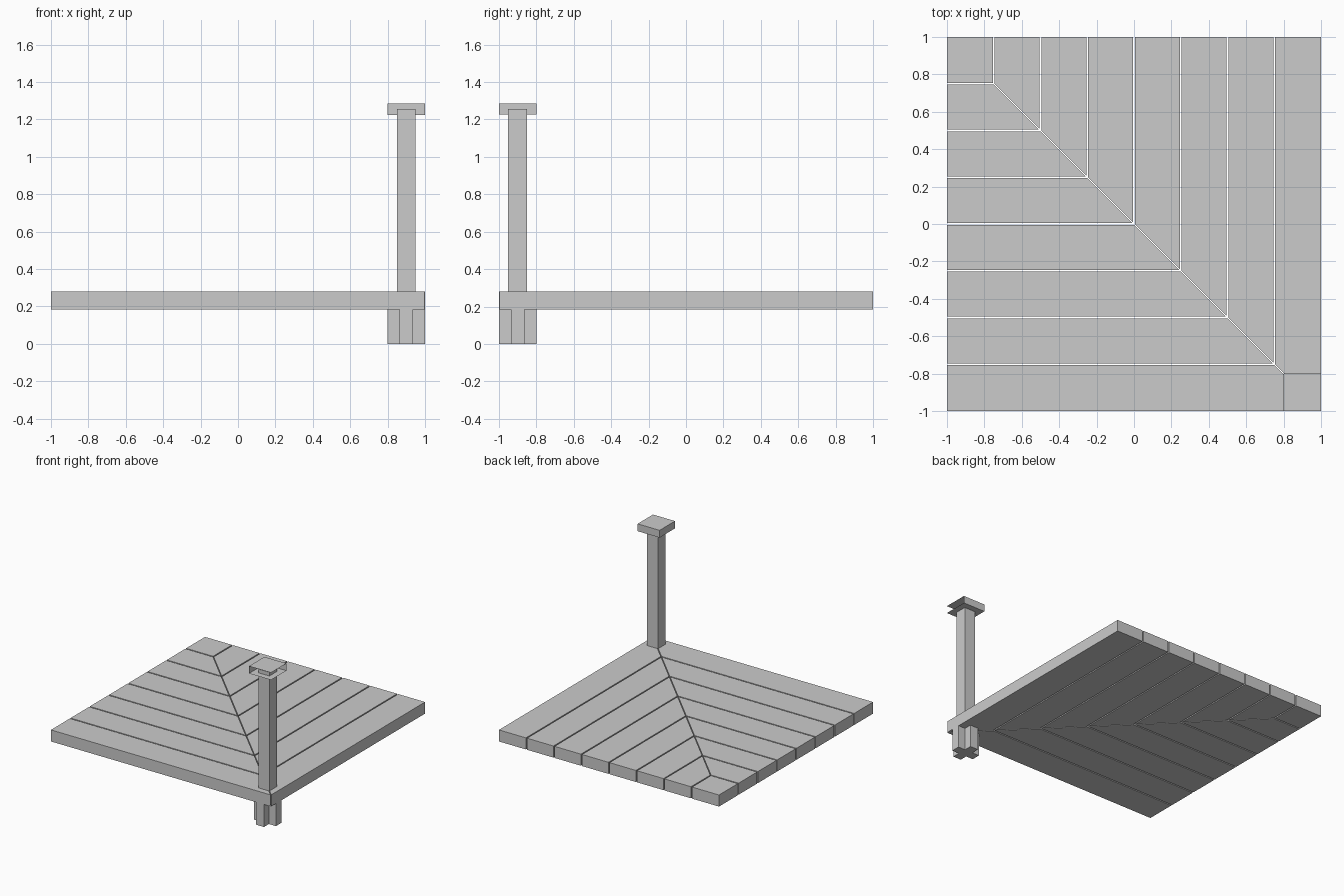
import bpy, bmesh

if "Cube" in bpy.data.objects:
    bpy.data.objects.remove(bpy.data.objects["Cube"])

DECK_LOW, DECK_TOP = 0.185, 0.28
CX, CY = 0.9, -0.9          # post centre
GAP, MITER = 0.005, 0.004   # half gap between boards, offset from the mitre line


def prism(name, points, z0, z1):
    """Extrude a flat outline from z0 to z1."""
    bm = bmesh.new()
    low = [bm.verts.new((x, y, z0)) for x, y in points]
    high = [bm.verts.new((x, y, z1)) for x, y in points]
    bm.faces.new(low[::-1])
    bm.faces.new(high)
    n = len(points)
    for i in range(n):
        j = (i + 1) % n
        bm.faces.new((low[i], low[j], high[j], high[i]))
    bmesh.ops.recalc_face_normals(bm, faces=bm.faces)
    return finish(name, bm)


def finish(name, bm):
    mesh = bpy.data.meshes.new(name)
    bm.to_mesh(mesh)
    bm.free()
    obj = bpy.data.objects.new(name, mesh)
    bpy.context.collection.objects.link(obj)
    return obj


def square(h):
    return [(CX - h, CY - h), (CX + h, CY - h), (CX + h, CY + h), (CX - h, CY + h)]


# Square board in the inner corner of the deck
e = -0.75 - GAP
prism("corner_board", [(-1, -e), (e, -e), (e, 1), (-1, 1)], DECK_LOW, DECK_TOP)

# Mitred boards, mirrored across the diagonal
for i in range(1, 8):
    a = -1 + 0.25 * i + GAP
    b = 1 if i == 7 else -1 + 0.25 * (i + 1) - GAP
    side = [(a, -a + MITER), (b, -b + MITER), (b, 1), (a, 1)]
    prism(f"side_board_{i}", side, DECK_LOW, DECK_TOP)
    prism(f"front_board_{i}", [(-y, -x) for x, y in side], DECK_LOW, DECK_TOP)

# Cross-shaped foot under the corner
r, h = 0.1, 0.036
cross = [(-h, -r), (h, -r), (h, -h), (r, -h), (r, h), (h, h),
         (h, r), (-h, r), (-h, h), (-r, h), (-r, -h), (-h, -h)]
prism("foot", [(CX + x, CY + y) for x, y in cross], 0, DECK_LOW)

# Railing post
prism("post", square(0.05), DECK_TOP, 1.255)

# Post cap, open on its two outer sides
cap = prism("post_cap", square(0.1), 1.225, 1.285)
bm = bmesh.new()
bm.from_mesh(cap.data)
bm.normal_update()
outer = [f for f in bm.faces if f.normal.x > 0.9 or f.normal.y < -0.9]
bmesh.ops.delete(bm, geom=outer, context='FACES_ONLY')
bm.to_mesh(cap.data)
bm.free()
